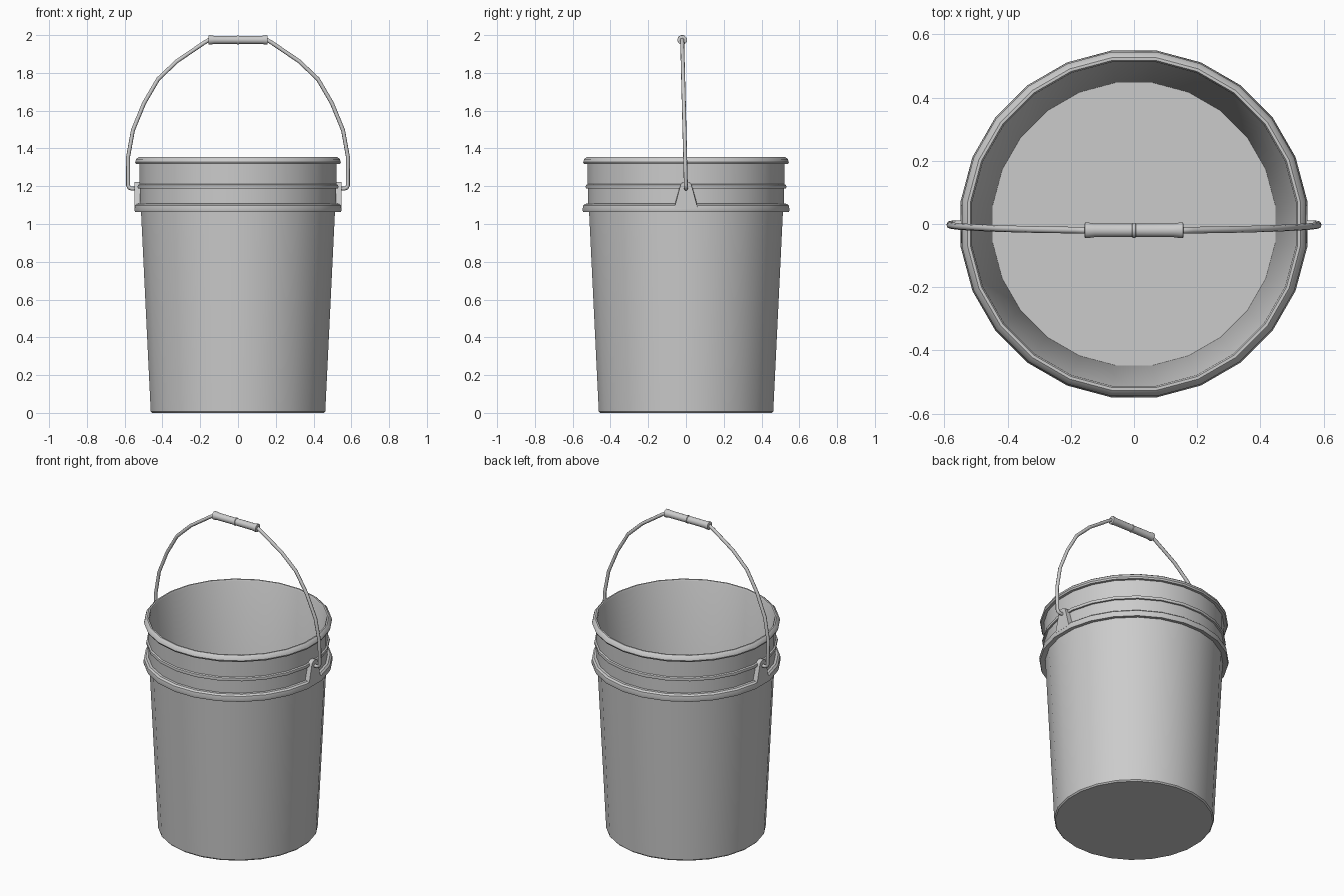
import bpy, bmesh, math
from mathutils import Matrix, Vector

if "Cube" in bpy.data.objects:
    bpy.data.objects.remove(bpy.data.objects["Cube"])


def finish(bm, name, angle=35):
    bmesh.ops.remove_doubles(bm, verts=bm.verts, dist=1e-5)
    bmesh.ops.recalc_face_normals(bm, faces=bm.faces)
    me = bpy.data.meshes.new(name)
    bm.to_mesh(me)
    bm.free()
    ob = bpy.data.objects.new(name, me)
    bpy.context.collection.objects.link(ob)
    bpy.ops.object.select_all(action='DESELECT')
    ob.select_set(True)
    bpy.context.view_layer.objects.active = ob
    bpy.ops.object.shade_smooth_by_angle(angle=math.radians(angle))
    return ob


def lathe(name, profile, sides, matrix=Matrix(), angle=35):
    """Revolve an (r, z) profile about z, then place it with a matrix."""
    bm = bmesh.new()
    rings = []
    for i in range(sides):
        a = (i + 0.5) * math.tau / sides
        rings.append([bm.verts.new(matrix @ Vector((r * math.cos(a), r * math.sin(a), z)))
                      for r, z in profile])
    for i in range(sides):
        p, q = rings[i], rings[(i + 1) % sides]
        for j in range(len(profile) - 1):
            bm.faces.new((p[j], q[j], q[j + 1], p[j + 1]))
    return finish(bm, name, angle)


# Bucket shell: floor, tapered wall, flange, middle ring, rolled rim, inside
shell = [(0, 0), (0.459, 0), (0.466, 0.008), (0.518, 1.07),
         (0.549, 1.063), (0.553, 1.075), (0.549, 1.098), (0.538, 1.107), (0.523, 1.108),
         (0.524, 1.188), (0.534, 1.189), (0.536, 1.197), (0.534, 1.207), (0.525, 1.211),
         (0.526, 1.318), (0.544, 1.317), (0.549, 1.327), (0.544, 1.343), (0.531, 1.354),
         (0.522, 1.354), (0.517, 1.345), (0.451, 0.02), (0, 0.02)]
lathe("bucket_shell", shell, 24)

# Handle ears, one on each side
ear = [(-0.065, 1.085), (0.065, 1.085), (0.034, 1.195), (0.028, 1.213),
       (0.014, 1.223), (-0.014, 1.223), (-0.028, 1.213), (-0.034, 1.195)]
for s, side in ((-1, "left"), (1, "right")):
    bm = bmesh.new()
    inner = [bm.verts.new((s * 0.512, y, z)) for y, z in ear]
    outer = [bm.verts.new((s * 0.547, y * 0.94, z)) for y, z in ear]
    bm.faces.new(inner)
    bm.faces.new(outer)
    for i in range(len(ear)):
        j = (i + 1) % len(ear)
        bm.faces.new((inner[i], inner[j], outer[j], outer[i]))
    finish(bm, side + "_ear", 40)

# Wire bail, leaning slightly forward
half = [(0.53, 1.187), (0.563, 1.187), (0.576, 1.192), (0.582, 1.205), (0.582, 1.354),
        (0.556, 1.497), (0.497, 1.64), (0.423, 1.767), (0.323, 1.862),
        (0.183, 1.957), (0.155, 1.974)]
path = half + [(-x, z) for x, z in reversed(half)]
lean = -0.02 / 0.785
curve = bpy.data.curves.new("wire_bail", 'CURVE')
curve.dimensions = '3D'
curve.bevel_depth = 0.0105
curve.bevel_resolution = 2
curve.use_fill_caps = True
spline = curve.splines.new('POLY')
spline.points.add(len(path) - 1)
for pt, (x, z) in zip(spline.points, path):
    pt.co = (x, (z - 1.187) * lean, z, 1)
spline.use_smooth = True
bpy.context.collection.objects.link(bpy.data.objects.new("wire_bail", curve))

# Hand grip with flared ends and a centre ridge
grip_half = [(0, 0.157), (0.019, 0.157), (0.025, 0.155), (0.0255, 0.148), (0.022, 0.125),
             (0.0215, 0.006), (0.024, 0.004)]
grip = grip_half + [(r, -z) for r, z in reversed(grip_half)]
lathe("hand_grip", grip, 16,
      Matrix.Translation((0, -0.02, 1.9745)) @ Matrix.Rotation(math.pi / 2, 4, 'Y'))
